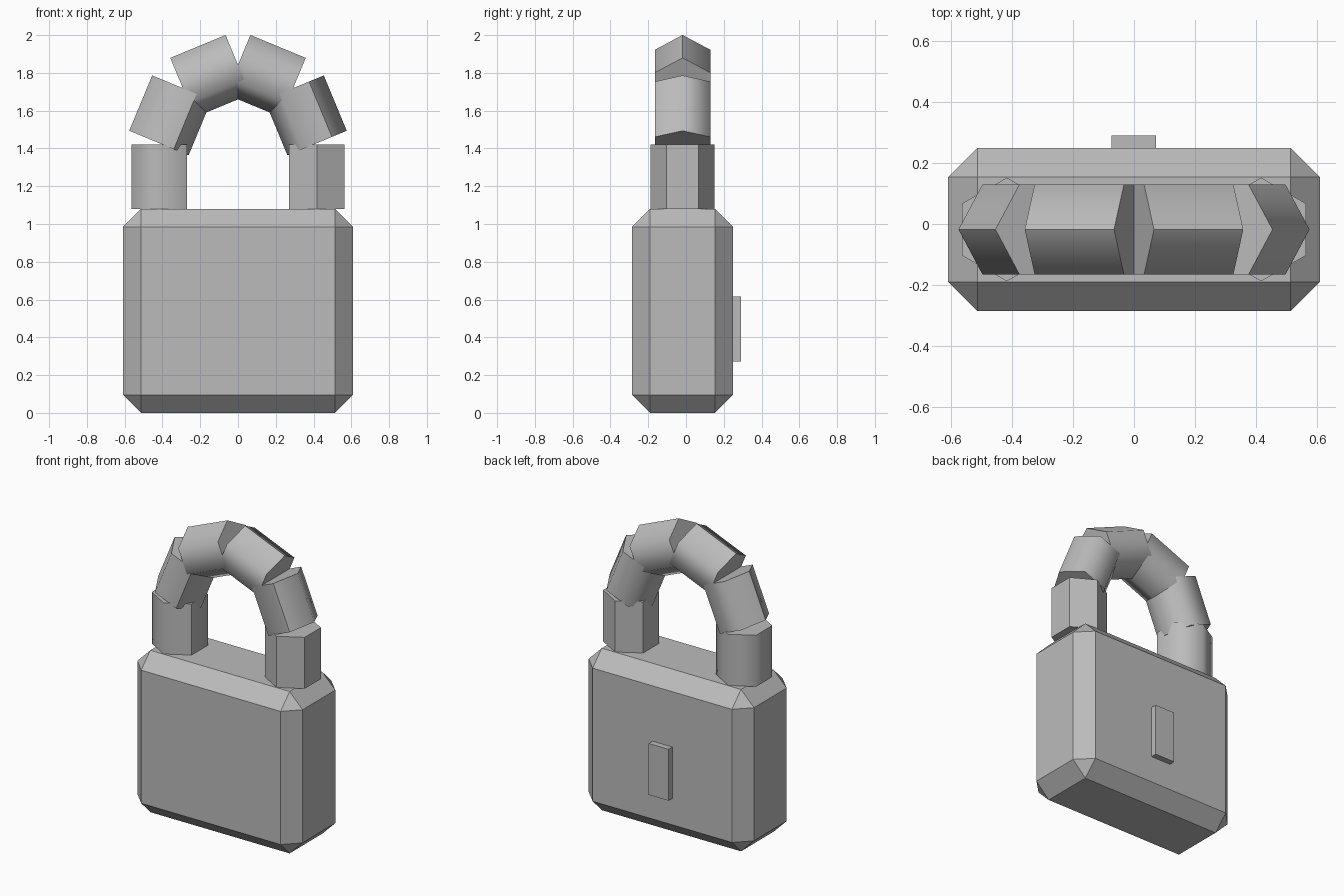
import bpy, bmesh, math
from mathutils import Vector

if "Cube" in bpy.data.objects:
    bpy.data.objects.remove(bpy.data.objects["Cube"])

MID_Y = -0.018

metal = bpy.data.materials.new("grey_metal")
metal.diffuse_color = (0.5, 0.5, 0.5, 1)
metal.use_nodes = True
metal.node_tree.nodes["Principled BSDF"].inputs["Base Color"].default_value = metal.diffuse_color


def add_object(name, bm):
    bmesh.ops.recalc_face_normals(bm, faces=bm.faces[:])
    mesh = bpy.data.meshes.new(name)
    bm.to_mesh(mesh)
    bm.free()
    mesh.materials.append(metal)
    obj = bpy.data.objects.new(name, mesh)
    bpy.context.collection.objects.link(obj)
    return obj


def box(name, lo, hi, chamfer=0):
    lo, hi = Vector(lo), Vector(hi)
    bm = bmesh.new()
    bmesh.ops.create_cube(bm, size=1)
    bmesh.ops.scale(bm, vec=hi - lo, verts=bm.verts)
    bmesh.ops.translate(bm, vec=(lo + hi) / 2, verts=bm.verts)
    if chamfer:
        bmesh.ops.bevel(bm, geom=bm.edges[:], offset=chamfer, segments=1,
                        affect='EDGES', clamp_overlap=True)
    return add_object(name, bm)


def hex_link(name, centre, axis, u, v, length, sharp, radius=0.17):
    """Six-sided bar; corner 0 points along u, 'sharp' lists the hard corners."""
    centre, axis, u, v = map(Vector, (centre, axis, u, v))
    bm = bmesh.new()
    rings = []
    for side in (-0.5, 0.5):
        ring = []
        for k in range(6):
            a = math.radians(60 * k)
            ring.append(bm.verts.new(centre + axis * length * side
                                     + radius * (math.cos(a) * u + math.sin(a) * v)))
        rings.append(ring)
        bm.faces.new(ring)
    for k in range(6):
        j = (k + 1) % 6
        face = bm.faces.new((rings[0][k], rings[0][j], rings[1][j], rings[1][k]))
        face.smooth = True
    for edge in bm.edges:
        edge.smooth = False
    for k in range(6):
        bm.edges.get((rings[0][k], rings[1][k])).smooth = k not in sharp
    return add_object(name, bm)


# Chamfered body and the raised keyhole plate on its back
box("lock_body", (-0.61, -0.286, 0), (0.61, 0.25, 1.08), 0.096)
box("keyhole_plate", (-0.074, 0.24, 0.272), (0.072, 0.29, 0.615))

# Shackle: upright posts, then two tilted links on each side
front = (0, -1, 0)
for side, label in ((-1, "left"), (1, "right")):
    hex_link(f"{label}_post", (side * 0.417, MID_Y, 1.25), (0, 0, 1),
             front, (1, 0, 0), 0.343, {1} if side < 0 else set(range(6)))
    for part, x, z, tilt, sharp in (
            ("lower", 0.358, 1.575, 67.5, {0, 2} if side < 0 else {1}),
            ("upper", 0.147, 1.783, 22.5, {0})):
        c, s = math.cos(math.radians(tilt)), math.sin(math.radians(tilt))
        hex_link(f"{label}_{part}_link", (side * x, MID_Y, z),
                 (-side * c, 0, s), (side * s, 0, c), front, 0.317, sharp)
